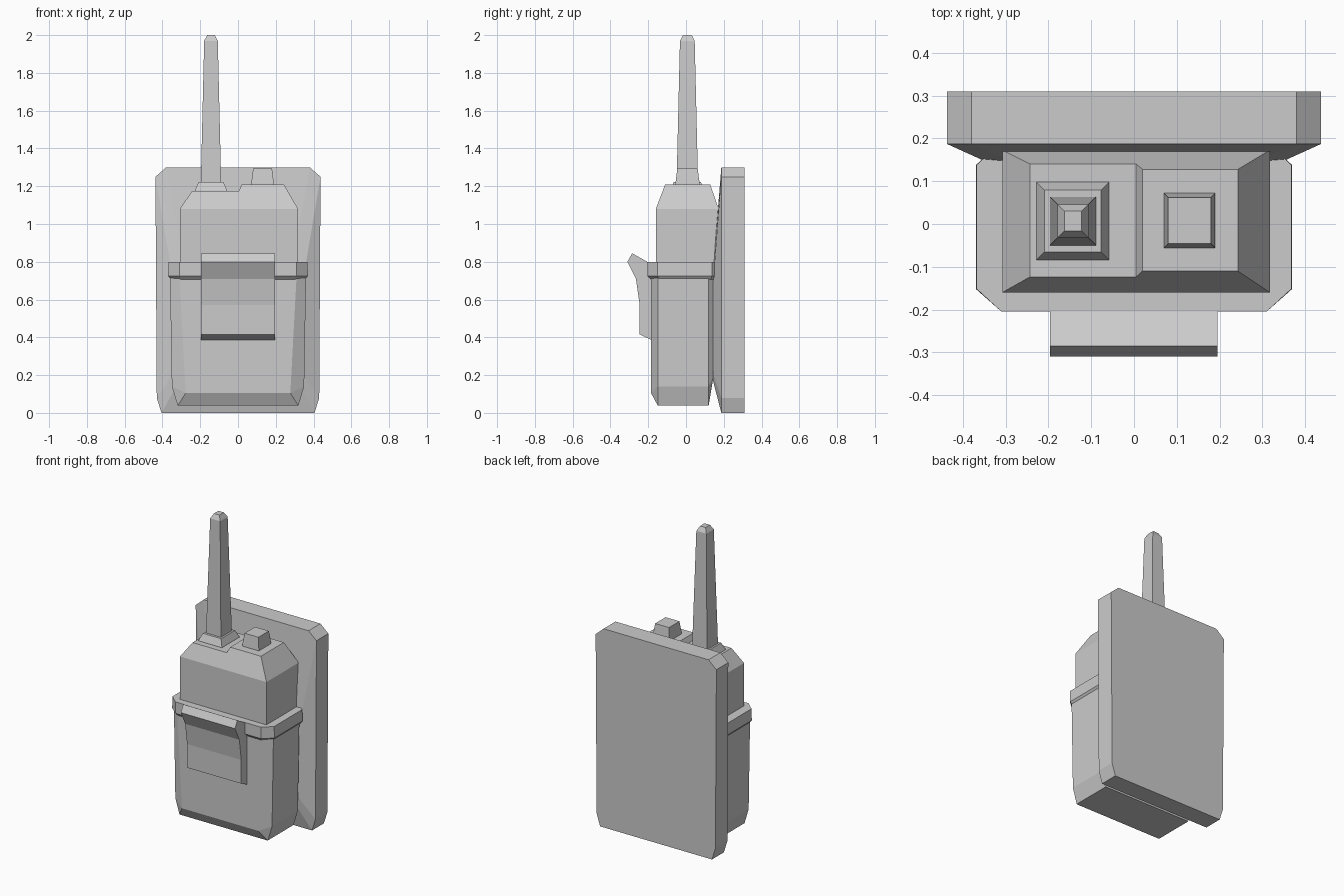
import bpy, bmesh

if "Cube" in bpy.data.objects:
    bpy.data.objects.remove(bpy.data.objects["Cube"])


def loft(name, rings):
    """Skin matching rings of points and cap both ends."""
    bm = bmesh.new()
    vs = [[bm.verts.new(p) for p in ring] for ring in rings]
    n = len(vs[0])
    for a, b in zip(vs, vs[1:]):
        for i in range(n):
            j = (i + 1) % n
            bm.faces.new((a[i], a[j], b[j], b[i]))
    bm.faces.new(vs[0])
    bm.faces.new(vs[-1])
    bmesh.ops.recalc_face_normals(bm, faces=bm.faces)
    mesh = bpy.data.meshes.new(name)
    bm.to_mesh(mesh)
    bm.free()
    obj = bpy.data.objects.new(name, mesh)
    bpy.context.collection.objects.link(obj)
    return obj


def rect(x0, x1, y0, y1, z):
    return [(x0, y0, z), (x1, y0, z), (x1, y1, z), (x0, y1, z)]


def square(cx, cy, rx, ry, z):
    return rect(cx - rx, cx + rx, cy - ry, cy + ry, z)


def mirrored(half):
    """Close a right-hand half outline with its mirror image."""
    return half + [(-x, y, z) for x, y, z in reversed(half)]


def octagon(front, side, back):
    """Ring from (x, y, z) front corner, (x, y0, y1, z) side, back corner."""
    x, y0, y1, z = side
    return mirrored([front, (x, y0, z), (x, y1, z), back])


# Back plate with cut corners, and its raised front
outline = [(0.405, 0), (0.43, 0.08), (0.437, 1.25), (0.38, 1.30)]
inner = [(0.31, 0.17), (0.34, 0.21), (0.34, 0.68), (0.28, 0.76)]
ring = lambda pts, y: mirrored([(x, y, z) for x, z in pts])
loft("back_plate", [ring(outline, 0.31), ring(outline, 0.187), ring(inner, 0.143)])

# Holster pouch
loft("pouch", [
    octagon((0.318, -0.15, 0.04), (0.32, -0.148, 0.118, 0.04), (0.318, 0.12, 0.04)),
    octagon((0.277, -0.185, 0.105), (0.35, -0.148, 0.118, 0.14), (0.325, 0.145, 0.19)),
    octagon((0.31, -0.185, 0.72), (0.36, -0.148, 0.12, 0.72), (0.335, 0.15, 0.72)),
])

# Pouch rim with sloped underside
loft("pouch_rim", [
    octagon((0.30, -0.185, 0.705), (0.355, -0.14, 0.13, 0.705), (0.33, 0.155, 0.705)),
    octagon((0.31, -0.205, 0.725), (0.37, -0.152, 0.138, 0.725), (0.34, 0.165, 0.725)),
    octagon((0.31, -0.205, 0.80), (0.368, -0.152, 0.138, 0.80), (0.34, 0.165, 0.80)),
])

# Front clip with flared lip
clip = [(-0.18, 0.80), (-0.205, 0.80), (-0.285, 0.845), (-0.31, 0.80), (-0.265, 0.71),
        (-0.245, 0.57), (-0.245, 0.415), (-0.185, 0.387), (-0.18, 0.387)]
loft("clip", [[(x, y, z) for y, z in clip] for x in (-0.197, 0.195)])

# Radio body and its stepped, tapered top
loft("radio_body", [rect(-0.308, 0.318, -0.16, 0.173, z) for z in (0.72, 1.08)])
top = [(-0.308, 1.08), (0.318, 1.08), (0.243, 1.21), (0.02, 1.21), (0.005, 1.175), (-0.243, 1.175)]
slope = lambda z: (z - 1.08) / 0.13
loft("radio_top", [
    [(x, -0.16 + 0.05 * slope(z), z) for x, z in top],
    [(x, 0.173 - 0.045 * slope(z), z) for x, z in top],
])

# Antenna and its foot
ax, ay = -0.143, 0.007
loft("antenna_foot", [square(ax, ay, r, r + 0.006, z)
                      for r, z in ((0.085, 1.17), (0.085, 1.178), (0.066, 1.222))])
loft("antenna", [square(ax, ay, r, r + 0.003, z)
                 for r, z in ((0.054, 1.21), (0.036, 1.97), (0.02, 2.0))])

# Control knob
loft("knob", [square(0.13, 0.008, r, r + 0.004, z)
              for r, z in ((0.06, 1.20), (0.06, 1.215), (0.05, 1.293))])
